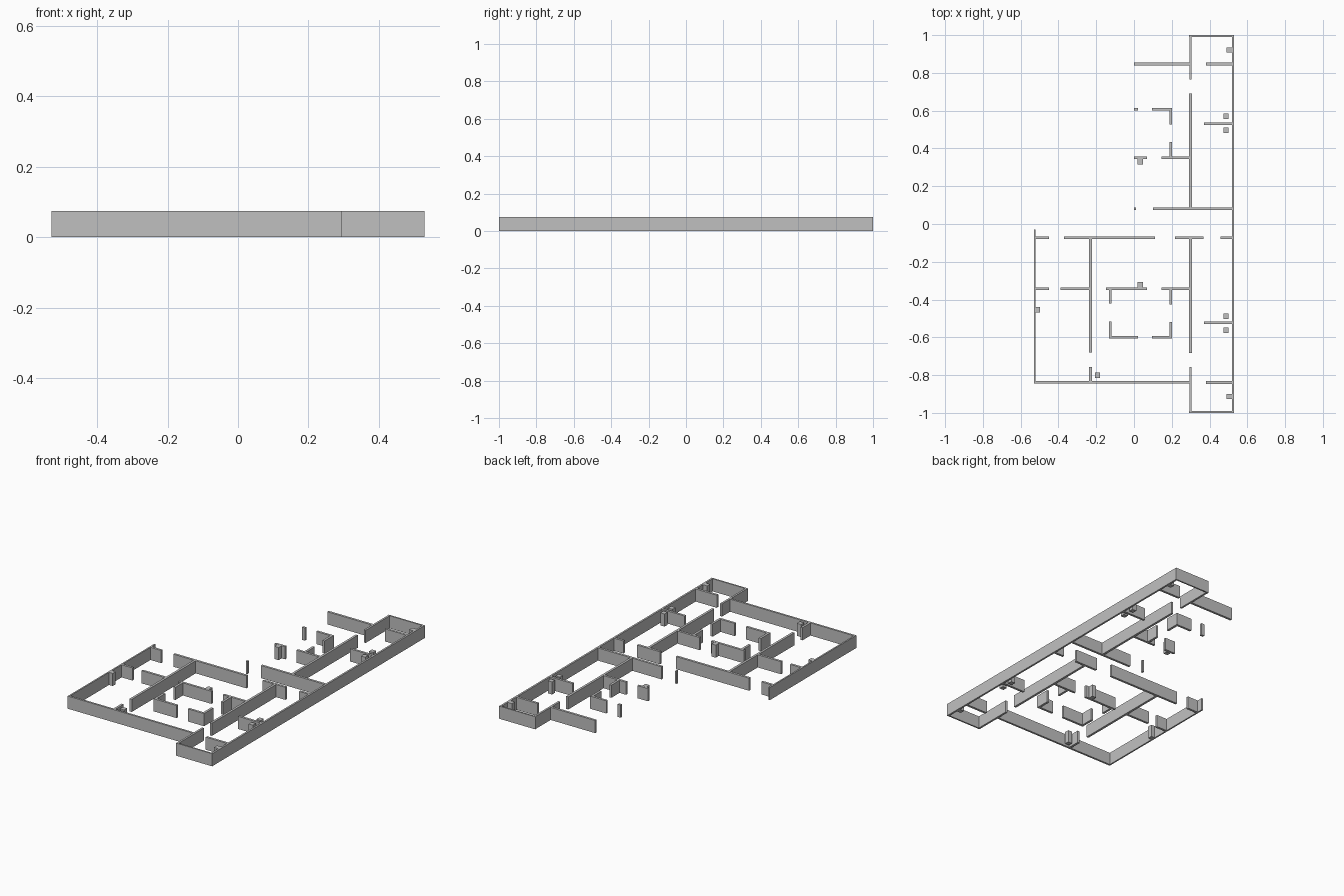
import bpy
import bmesh
from mathutils import Matrix, Vector

HEIGHT = 0.075
THICK = 0.014       # inner walls
THIN = 0.009        # outer shell
EAST, WEST = 0.53, -0.53
HALL = 0.299        # long hall wall
MID = 0.004         # line about which the north and south wings mirror
NORTH, SOUTH, BOTH = (1,), (-1,), (1, -1)

old = bpy.data.objects.get("Cube")
if old:
    bpy.data.objects.remove(old)

plaster = bpy.data.materials.new("plaster_grey")
plaster.use_nodes = True
grey = (0.53, 0.53, 0.53, 1)
plaster.diffuse_color = grey
plaster.node_tree.nodes["Principled BSDF"].inputs["Base Color"].default_value = grey


def blocks(name, rects):
    """One object made of upright boxes, each given as x and y limits."""
    bm = bmesh.new()
    for xa, xb, ya, yb in rects:
        centre = Vector(((xa + xb) / 2, (ya + yb) / 2, HEIGHT / 2))
        size = Matrix.Diagonal((abs(xb - xa), abs(yb - ya), HEIGHT, 1))
        bmesh.ops.create_cube(bm, size=1, matrix=Matrix.Translation(centre) @ size)
    mesh = bpy.data.meshes.new(name)
    bm.to_mesh(mesh)
    bm.free()
    mesh.materials.append(plaster)
    bpy.context.collection.objects.link(bpy.data.objects.new(name, mesh))


def cross_wall(name, sides, y, *spans, thick=THICK):
    """Wall along x at distance y from the mirror line, with door gaps."""
    h = thick / 2
    blocks(name, [(a, b, s * y + MID - h, s * y + MID + h)
                  for s in sides for a, b in spans])


def long_wall(name, sides, x, *spans, thick=THICK):
    """Wall along y at x, with spans measured from the mirror line."""
    h = thick / 2
    blocks(name, [(x - h, x + h, s * a + MID, s * b + MID)
                  for s in sides for a, b in spans])


def pillars(name, sides, *spots, h=0.014):
    blocks(name, [(x - h, x + h, s * y + MID - h, s * y + MID + h)
                  for s in sides for x, y in spots])


# Outer shell
blocks("east_outer_wall", [(EAST - 0.011, EAST, -1, 1)])
blocks("west_outer_wall", [(WEST, WEST + THIN, -0.844, -0.03)])
blocks("end_walls", [(HALL - THICK / 2, EAST, s, s * (1 - THIN)) for s in BOTH])
cross_wall("south_outer_wall", SOUTH, 0.842, (WEST, HALL), thick=0.012)
cross_wall("north_outer_wall", NORTH, 0.843, (0, HALL))

# Long hall wall and east side rooms
long_wall("hall_wall", BOTH, HALL, (0.076, 0.686))
blocks("hall_wall_ends", [(HALL - 0.006, HALL + 0.006, s * 0.761 + MID, s)
                          for s in BOTH])
cross_wall("east_end_room_wall", BOTH, 0.843, (0.38, EAST))
cross_wall("east_middle_room_wall", BOTH, 0.526, (0.37, EAST))

# Central cores
cross_wall("core_far_wall", BOTH, 0.603, (0.095, 0.201))
cross_wall("core_near_wall", BOTH, 0.347, (0.145, HALL))
long_wall("core_east_wall", BOTH, 0.194, (0.347, 0.43), (0.522, 0.61))
long_wall("core_west_wall", SOUTH, -0.125, (0.347, 0.424), (0.519, 0.61))
cross_wall("south_core_far_wall", SOUTH, 0.603, (-0.132, 0.02))
cross_wall("south_core_near_wall", SOUTH, 0.347, (-0.148, 0.07))
cross_wall("north_core_far_stub", NORTH, 0.603, (0, 0.02))
cross_wall("north_core_near_stub", NORTH, 0.347, (0, 0.07))

# Walls facing the central corridor
cross_wall("north_corridor_wall", NORTH, 0.076, (0, 0.01), (0.1, EAST))
cross_wall("south_corridor_wall", SOUTH, 0.076, (WEST, -0.45), (-0.37, 0.11),
           (0.217, 0.367), (0.458, EAST))

# West rooms
long_wall("west_room_wall", SOUTH, -0.23, (0.076, 0.684), (0.761, 0.843))
cross_wall("west_room_divider", SOUTH, 0.347, (WEST, -0.45), (-0.39, -0.23))

# Square pillars
pillars("core_pillars", BOTH, (0.033, 0.325))
pillars("east_pillars", BOTH, (0.487, 0.566), (0.487, 0.492), (0.505, 0.917))
pillars("west_pillars", SOUTH, (-0.511, 0.458), (-0.193, 0.805))
